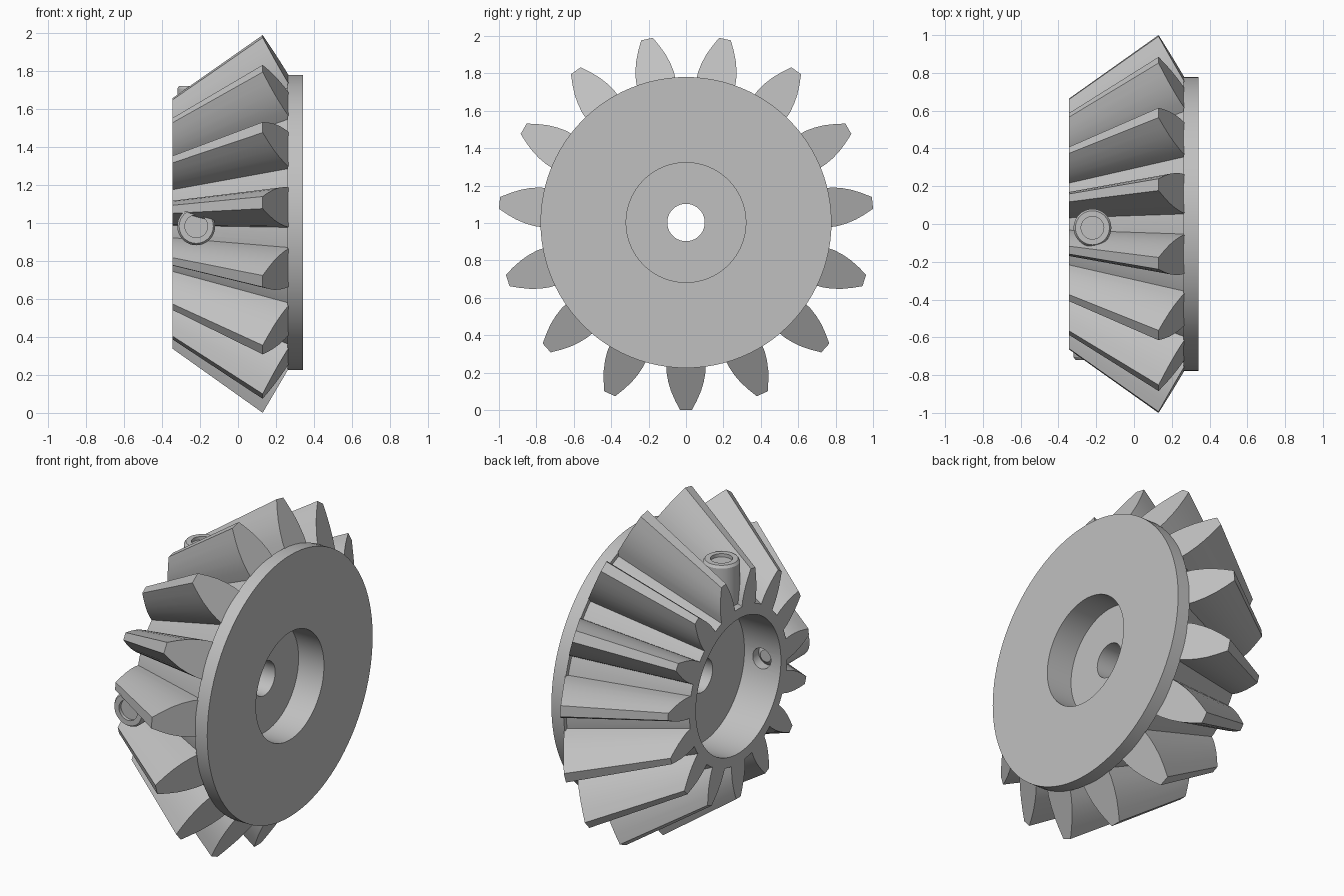
import bpy, bmesh, math
from mathutils import Matrix, Vector

if "Cube" in bpy.data.objects:
    bpy.data.objects.remove(bpy.data.objects["Cube"], do_unlink=True)

TEETH = 15
CENTRE = Vector((0, 0, 1.003))
APEX_X = -1.28      # where all tooth edges converge
SMALL_X = -0.345    # small end of the gear
TIP_X, TIP_R = 0.13, 1.0025

steel = bpy.data.materials.new("grey_steel")
steel.use_nodes = True
GREY = (0.53, 0.53, 0.53, 1)
steel.diffuse_color = GREY
steel.node_tree.nodes["Principled BSDF"].inputs["Base Color"].default_value = GREY


def finish(name, bm, matrix):
    bmesh.ops.remove_doubles(bm, verts=bm.verts, dist=1e-5)
    bmesh.ops.recalc_face_normals(bm, faces=bm.faces)
    bm.transform(matrix)
    mesh = bpy.data.meshes.new(name)
    bm.to_mesh(mesh)
    bm.free()
    mesh.materials.append(steel)
    obj = bpy.data.objects.new(name, mesh)
    bpy.context.collection.objects.link(obj)
    return obj


def smooth(obj):
    bpy.ops.object.select_all(action='DESELECT')
    obj.select_set(True)
    bpy.context.view_layer.objects.active = obj
    bpy.ops.object.shade_smooth_by_angle(angle=math.radians(30))


def lathe(name, profile, matrix, steps):
    """Spin a closed (radius, height) outline about z, then place it."""
    bm = bmesh.new()
    verts = [bm.verts.new((r, 0, h)) for r, h in profile]
    edges = [bm.edges.new((a, b)) for a, b in zip(verts, verts[1:] + verts[:1])]
    bmesh.ops.spin(bm, geom=verts + edges, cent=(0, 0, 0), axis=(0, 0, 1),
                   angle=math.tau, steps=steps, use_merge=True)
    return finish(name, bm, matrix)


# Body: root cone, back flange, both recesses and the shaft hole
along_x = Matrix.Translation(CENTRE) @ Matrix.Rotation(math.pi / 2, 4, 'Y')
body = lathe("gear_body", [
    (0.40, SMALL_X), (0.46, SMALL_X), (0.755, 0.262), (0.778, 0.262),
    (0.778, 0.342), (0.32, 0.342), (0.32, 0.175), (0.10, 0.175),
    (0.10, -0.105), (0.40, -0.105)], along_x, 96)

# Teeth: a curved section on the back cone, tapered towards the apex
half = [(0.032, 1.0), (0.058, 0.95), (0.08, 0.9), (0.095, 0.85),
        (0.104, 0.8), (0.106, 0.74)]
section = half + [(-w, r) for w, r in reversed(half)]
bm = bmesh.new()
for i in range(TEETH):
    turn = Matrix.Rotation(math.tau * i / TEETH, 3, 'X')
    back, front = [], []
    for w, r in section:
        x = TIP_X + (1 - r) * 0.59
        p = Vector((x, w, -r * TIP_R))
        t = (SMALL_X - APEX_X) / (x - APEX_X)
        q = Vector((SMALL_X, p.y * t, p.z * t))
        back.append(bm.verts.new(turn @ p))
        front.append(bm.verts.new(turn @ q))
    n = len(section)
    # Back face in strips, because it lies on a cone
    for k in range(n // 2 - 1):
        bm.faces.new((back[k], back[k + 1], back[n - 2 - k], back[n - 1 - k]))
    bm.faces.new(front)
    for k in range(n):
        j = (k + 1) % n
        bm.faces.new((back[k], back[j], front[j], front[k]))
smooth(finish("gear_teeth", bm, Matrix.Translation(CENTRE)))

# Set screw bosses on the top and the front, with screws inside
places = {
    "top": Matrix.Translation(CENTRE + Vector((-0.22, -0.02, 0))),
    "front": Matrix.Translation(CENTRE + Vector((-0.22, 0, -0.02)))
    @ Matrix.Rotation(math.pi / 2, 4, 'X'),
}
for side, place in places.items():
    smooth(lathe(side + "_boss", [
        (0.06, 0.415), (0.10, 0.415), (0.10, 0.705), (0.09, 0.72),
        (0.06, 0.72)], place, 40))
    smooth(lathe(side + "_set_screw", [
        (0, 0.435), (0.035, 0.435), (0.0605, 0.455), (0.0605, 0.70),
        (0, 0.70)], place, 32))
    cutter = lathe(side + "_hole_cutter", [
        (0, 0.3), (0.06, 0.3), (0.06, 0.8), (0, 0.8)], place, 32)
    cutter.hide_render = True
    mod = body.modifiers.new(side + "_hole", 'BOOLEAN')
    mod.operation = 'DIFFERENCE'
    mod.solver = 'EXACT'
    mod.object = cutter

# Bake the holes and drop the cutters
bpy.ops.object.select_all(action='DESELECT')
body.select_set(True)
bpy.context.view_layer.objects.active = body
for side in places:
    bpy.ops.object.modifier_apply(modifier=side + "_hole")
    bpy.data.objects.remove(bpy.data.objects[side + "_hole_cutter"], do_unlink=True)
smooth(body)
